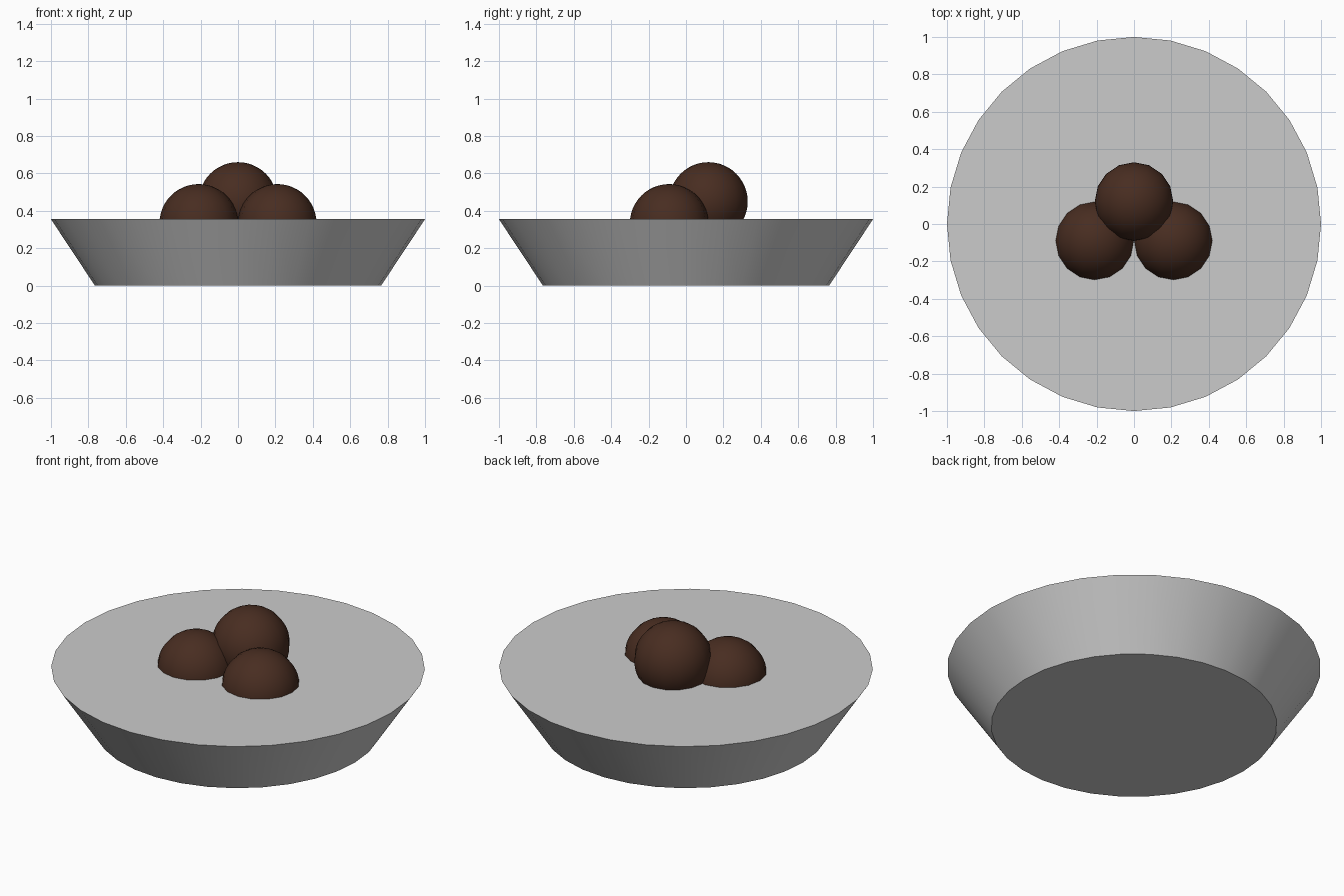
import bpy

if "Cube" in bpy.data.objects:
    bpy.data.objects.remove(bpy.data.objects["Cube"])

# Materials
chocolate = bpy.data.materials.new("chocolate_brown")
chocolate.diffuse_color = (0.065, 0.026, 0.015, 1)
chocolate.use_nodes = True
chocolate.node_tree.nodes["Principled BSDF"].inputs["Base Color"].default_value = chocolate.diffuse_color


def smooth(obj, name, degrees=40):
    obj.name = name
    bpy.ops.object.shade_smooth_by_angle(angle=degrees * 3.14159 / 180)


# Filled dish: wide-rimmed tapered disc
HEIGHT = 0.355
bpy.ops.mesh.primitive_cone_add(vertices=32, radius1=0.765, radius2=1.0,
                                depth=HEIGHT, location=(0, 0, HEIGHT / 2))
smooth(bpy.context.object, "dish")


# Scoops: two half sunk in front, one raised behind
def scoop(name, location):
    bpy.ops.mesh.primitive_uv_sphere_add(segments=16, ring_count=24,
                                         radius=0.21, location=location)
    ball = bpy.context.object
    ball.data.materials.append(chocolate)
    smooth(ball, name)


for side, label in ((-1, "left"), (1, "right")):
    scoop(f"scoop_{label}", (side * 0.21, -0.09, 0.333))
scoop("scoop_back", (0, 0.12, 0.45))
